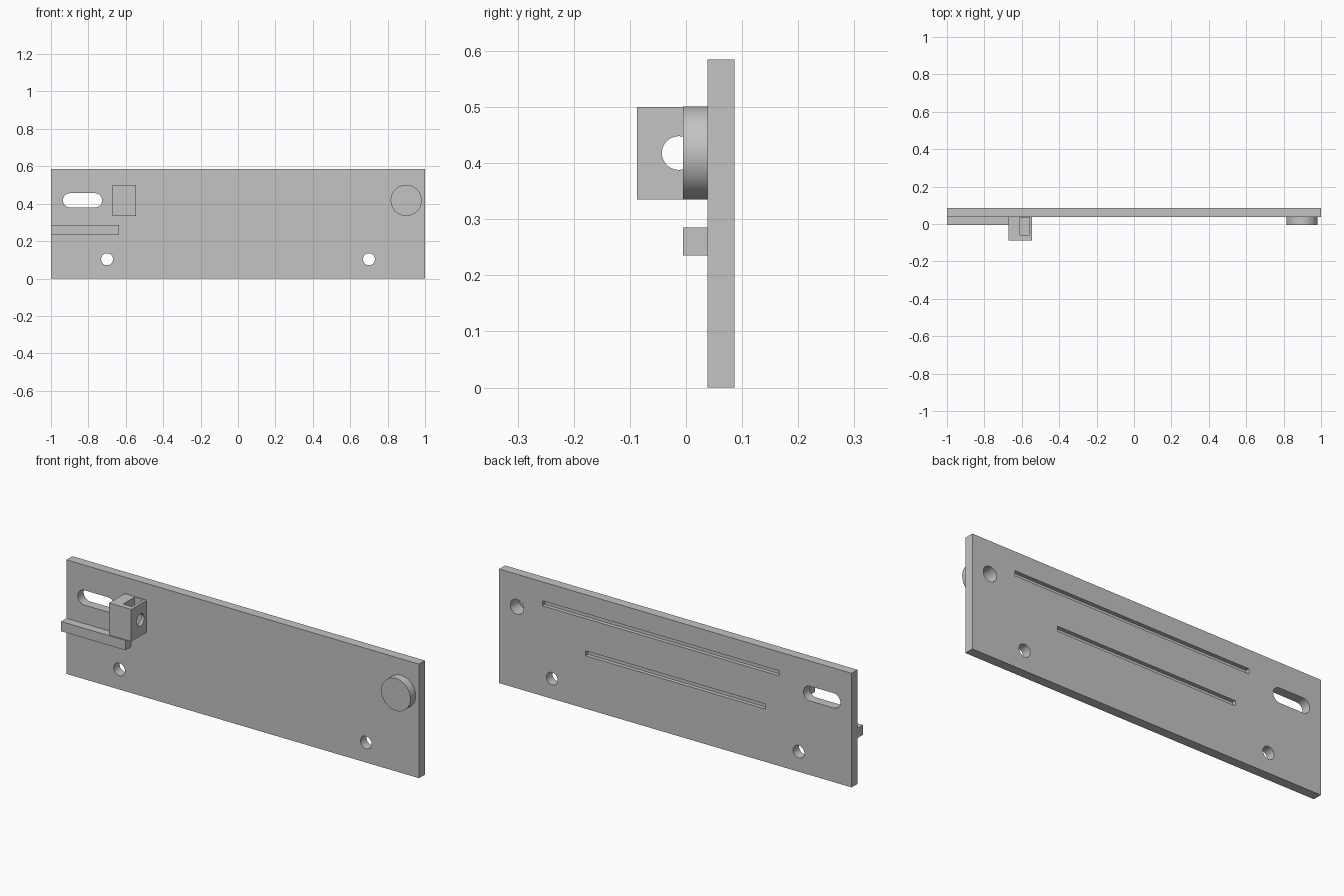
import bpy
from math import pi

cube = bpy.data.objects.get("Cube")
if cube:
    bpy.data.objects.remove(cube, do_unlink=True)

grey = bpy.data.materials.new("plain grey")
grey.use_nodes = True
grey.diffuse_color = (0.55, 0.55, 0.55, 1)
grey.node_tree.nodes["Principled BSDF"].inputs["Base Color"].default_value = grey.diffuse_color

FRONT, BACK, TOP = 0.038, 0.086, 0.585   # plate faces and height
PIN_Z = 0.418                            # shared height of slot, bore and pivot


def box(name, x, y, z):
    """Box spanning the given (low, high) ranges."""
    spans = (x, y, z)
    bpy.ops.mesh.primitive_cube_add(size=1, location=[(a + b) / 2 for a, b in spans])
    ob = bpy.context.object
    ob.name = name
    ob.scale = [b - a for a, b in spans]
    bpy.ops.object.transform_apply(location=False, rotation=False, scale=True)
    ob.data.materials.append(grey)
    return ob


def rod(name, center, radius, length, axis="y"):
    """Cylinder along x or y."""
    turn = (pi / 2, 0, 0) if axis == "y" else (0, pi / 2, 0)
    bpy.ops.mesh.primitive_cylinder_add(vertices=64, radius=radius, depth=length,
                                        location=center, rotation=turn)
    ob = bpy.context.object
    ob.name = name
    ob.data.materials.append(grey)
    return ob


def combine(target, tool, operation="DIFFERENCE"):
    """Apply a boolean and remove the tool."""
    tool.hide_render = True
    mod = target.modifiers.new("cut", "BOOLEAN")
    mod.operation, mod.solver, mod.object = operation, "EXACT", tool
    bpy.context.view_layer.objects.active = target
    bpy.ops.object.modifier_apply(modifier=mod.name)
    bpy.data.objects.remove(tool, do_unlink=True)


def smooth(ob):
    bpy.ops.object.select_all(action="DESELECT")
    ob.select_set(True)
    bpy.context.view_layer.objects.active = ob
    bpy.ops.object.shade_smooth_by_angle(angle=pi / 6)


# Back plate with two mounting holes
plate = box("back_plate", (-1, 1), (FRONT, BACK), (0, TOP))
for side in (-1, 1):
    combine(plate, rod("mount_hole", (side * 0.7, 0.06, 0.103), 0.032, 0.2))

# Rounded slot through the plate
slot = box("slot", (-0.898, -0.765), (-0.04, 0.16), (PIN_Z - 0.038, PIN_Z + 0.038))
for x in (-0.898, -0.765):
    combine(slot, rod("slot_end", (x, 0.06, PIN_Z), 0.038, 0.2), "UNION")
combine(plate, slot)

# Shallow grooves in the rear face
for x, z in (((-0.588, 0.755), 0.475), ((-0.51, 0.51), 0.284)):
    combine(plate, box("groove", x, (BACK - 0.02, BACK + 0.05), (z - 0.013, z + 0.013)))

# Round boss with a blind pivot hole entering from behind
boss = rod("round_boss", (0.899, (FRONT - 0.005) / 2, PIN_Z), 0.083, FRONT + 0.005)
for part in (plate, boss):
    combine(part, rod("pivot_hole", (0.899, 0.07, PIN_Z), 0.038, 0.11))

# Guide rail
box("guide_rail", (-1, -0.635), (-0.005, FRONT), (0.235, 0.285))

# Clamp block with a cross bore and a nut pocket from above
block = box("clamp_block", (-0.67, -0.545), (-0.087, FRONT), (0.335, 0.5))
combine(block, rod("bore", (-0.6, -0.013, PIN_Z), 0.03, 0.4, "x"))
combine(block, box("nut_pocket", (-0.61, -0.56), (-0.06, 0.034), (0.366, 0.6)))

for part in (plate, boss, block):
    smooth(part)
